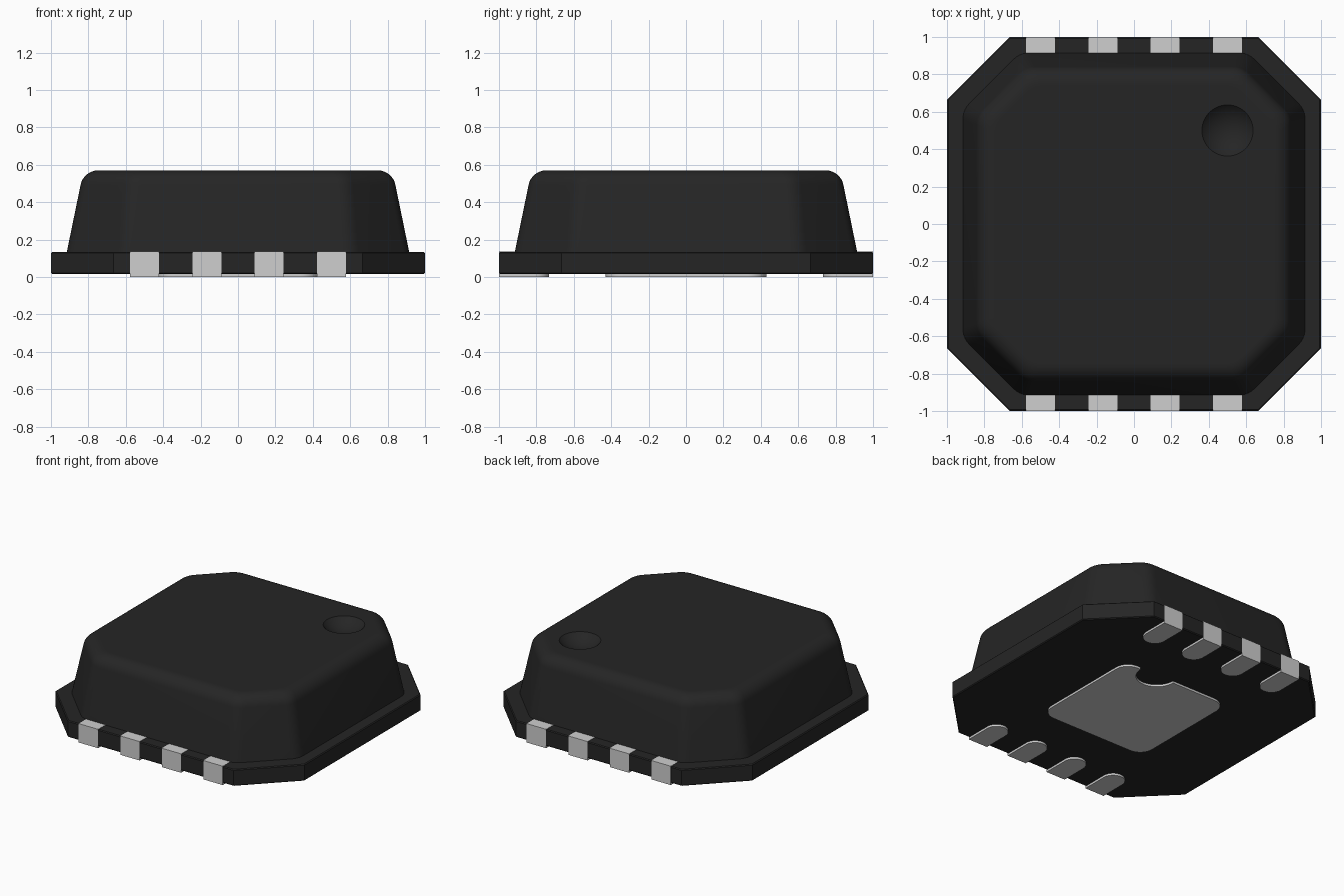
import bpy, bmesh
from math import sin, cos, tan, pi, radians
from mathutils import Vector

if "Cube" in bpy.data.objects:
    bpy.data.objects.remove(bpy.data.objects["Cube"], do_unlink=True)


def make_material(name, value):
    mat = bpy.data.materials.new(name)
    mat.use_nodes = True
    color = (value, value, value, 1)
    mat.diffuse_color = color
    mat.node_tree.nodes["Principled BSDF"].inputs["Base Color"].default_value = color
    return mat


black = make_material("black plastic", 0.0185)
silver = make_material("silver metal", 0.62)


def rounded(corners, radius, steps=5):
    """Fillet every corner of a counter-clockwise convex polygon."""
    points = []
    for i, corner in enumerate(corners):
        p = Vector(corner)
        a = (Vector(corners[i - 1]) - p).normalized()
        b = (Vector(corners[(i + 1) % len(corners)]) - p).normalized()
        half = a.angle(b) / 2
        centre = p + (a + b).normalized() * radius / sin(half)
        start = p + a * radius / tan(half) - centre
        for k in range(steps + 1):
            t = (pi - 2 * half) * k / steps
            points.append(centre + Vector((start.x * cos(t) - start.y * sin(t),
                                           start.x * sin(t) + start.y * cos(t))))
    return points


def octagon(half, cut):
    ring = [(half, -cut), (half, cut), (cut, half), (-cut, half)]
    return ring + [(-x, -y) for x, y in ring]


def loft(bm, rings):
    """Skin a stack of (outline, z) rings and cap both ends."""
    loops = [[bm.verts.new((p[0], p[1], z)) for p in outline] for outline, z in rings]
    for low, high in zip(loops, loops[1:]):
        for i in range(len(low)):
            bm.faces.new((low[i - 1], low[i], high[i], high[i - 1]))
    bm.faces.new(loops[0][::-1])
    bm.faces.new(loops[-1])


def finish(bm, name, mat):
    bmesh.ops.recalc_face_normals(bm, faces=bm.faces[:])
    mesh = bpy.data.meshes.new(name)
    bm.to_mesh(mesh)
    bm.free()
    mesh.materials.append(mat)
    obj = bpy.data.objects.new(name, mesh)
    bpy.context.collection.objects.link(obj)
    return obj


def activate(obj):
    bpy.ops.object.select_all(action='DESELECT')
    obj.select_set(True)
    bpy.context.view_layer.objects.active = obj


def smooth(obj):
    activate(obj)
    bpy.ops.object.shade_smooth_by_angle(angle=radians(28))


# Base flange: chamfered slab with slightly eased edges
ease = 0.006
bm = bmesh.new()
loft(bm, [(octagon(0.999 - d, 0.665 - d * 0.414), z) for d, z in
          ((ease, 0.015), (0, 0.015 + ease), (0, 0.135 - ease), (ease, 0.135))])
finish(bm, "base_flange", black)

# Upper housing: drafted walls rolling over into the flat top
top, floor_z, wide, draft, fillet = 0.57, 0.13, 0.916, radians(11.6), 0.095
inset_top = (top - floor_z) * tan(draft)
inner = inset_top + fillet * tan((pi / 2 - draft) / 2)
profile = [(0, floor_z)]
for k in range(9):
    t = draft + (pi / 2 - draft) * k / 8
    profile.append((inner - fillet * cos(t), top - fillet + fillet * sin(t)))
profile.append((inner + 0.01, top))
bm = bmesh.new()
loft(bm, [(rounded(octagon(wide - d, 0.61 - d * 0.414), 0.12), z) for d, z in profile])
housing = finish(bm, "upper_housing", black)

# Round dimple marking the first lead
rim, depth = 0.137, 0.06
ball = (rim ** 2 + depth ** 2) / (2 * depth)
bm = bmesh.new()
bmesh.ops.create_uvsphere(bm, u_segments=48, v_segments=40, radius=ball)
bmesh.ops.translate(bm, verts=bm.verts[:], vec=(0.5, 0.5, top - depth + ball))
cutter = finish(bm, "dimple_cutter", black)
cutter.hide_render = True
cut = housing.modifiers.new("dimple", 'BOOLEAN')
cut.operation = 'DIFFERENCE'
cut.solver = 'EXACT'
cut.object = cutter
activate(housing)
bpy.ops.object.modifier_apply(modifier=cut.name)
bpy.data.objects.remove(cutter, do_unlink=True)
smooth(housing)

# Leads: a block on the edge with a round-ended foot underneath
for side, label in ((-1, "front"), (1, "back")):
    for i in range(4):
        x, w = -0.5 + i / 3, 0.0775
        bm = bmesh.new()
        block = [(x - w, 0.9), (x + w, 0.9), (x + w, 1), (x - w, 1)]
        foot = [(x + w * cos(pi + pi * k / 16), 0.81 + w * sin(pi + pi * k / 16))
                for k in range(17)] + [(x + w, 0.9), (x - w, 0.9)]
        for outline, height in ((block, 0.137), (foot, 0.02)):
            outline = [(px, py * side) for px, py in outline]
            loft(bm, [(outline, 0), (outline, height)])
        smooth(finish(bm, f"{label}_lead_{i + 1}", silver))

# Centre pad underneath: rounded square with a half-round notch
h, notch_x, notch_r = 0.43, 0.165, 0.138
outline = rounded([(h, -h), (h, h), (-h, h), (-h, -h)], 0.1, 8)
notch = [(notch_x + notch_r * cos(pi * k / 20), h - notch_r * sin(pi * k / 20))
         for k in range(21)]
outline[18:18] = notch
bm = bmesh.new()
loft(bm, [(outline, 0), (outline, 0.02)])
smooth(finish(bm, "centre_pad", silver))
